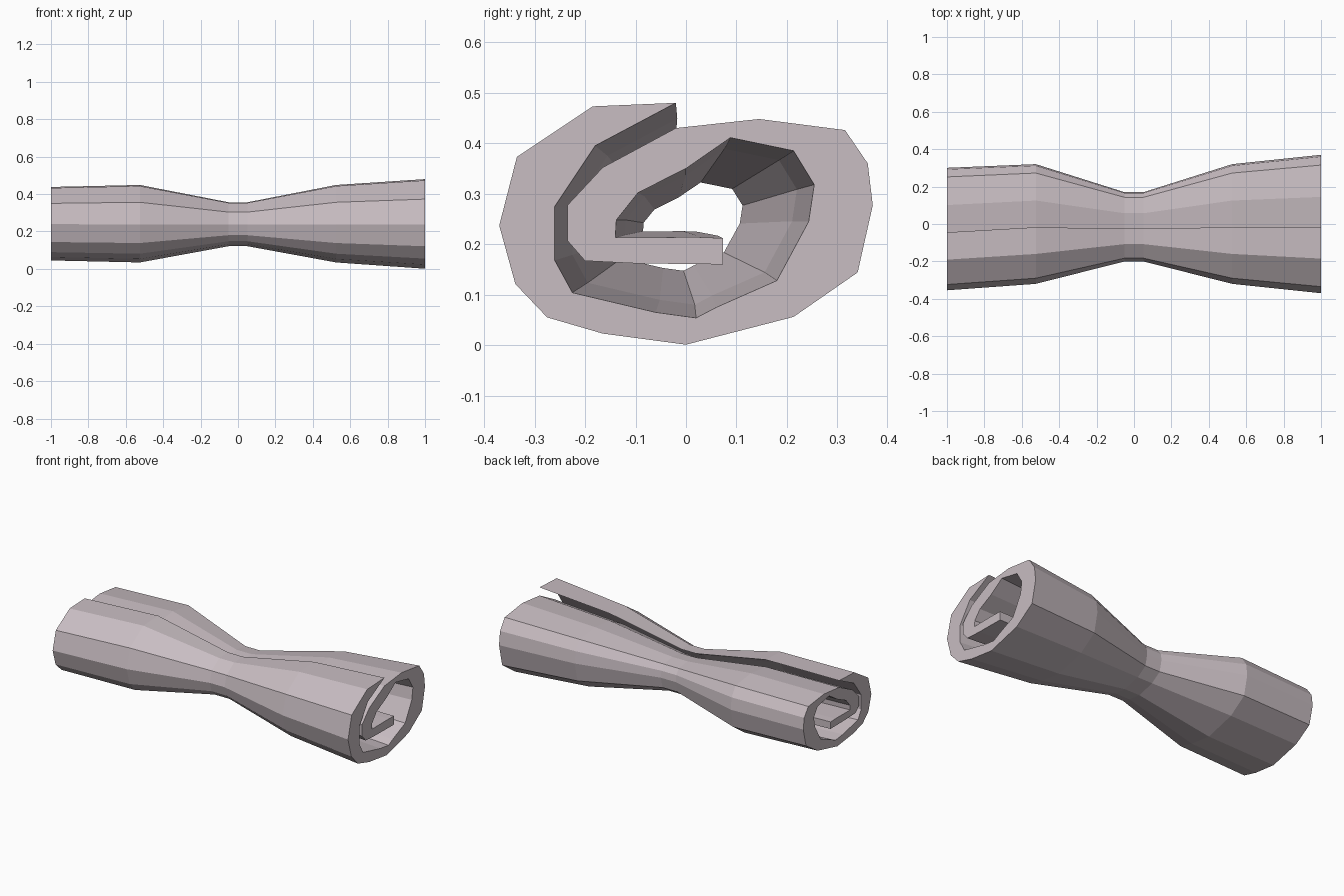
import bpy, bmesh

# One colour for the whole sheet
mat = bpy.data.materials.new("pale mauve grey")
mat.diffuse_color = (0.58, 0.51, 0.54, 1)

# Spiral cross-section (y, z): outer side from the loose flap to the core...
outer = [(-.02, .48), (-.185, .473), (-.335, .373), (-.37, .237), (-.338, .121),
         (-.275, .055), (-.165, .023), (0, .001), (.213, .056), (.34, .144),
         (.37, .277), (.36, .36), (.315, .426), (.145, .448), (-.02, .43),
         (-.165, .352), (-.235, .277), (-.235, .207), (-.2, .167), (-.1, .162),
         (.073, .16)]
# ...and the inner side back from the core to the flap
inner = [(.073, .212), (.02, .214), (-.14, .213), (-.138, .248), (-.095, .302),
         (0, .35), (.088, .411), (.213, .385), (.254, .318), (.243, .245),
         (.18, .128), (.06, .075), (.02, .054), (-.06, .065), (-.225, .104),
         (-.26, .168), (-.26, .275), (-.18, .395)]
profile = outer + inner

# Stations along the roll: x, y scale, z scale, y centre, z centre
stations = [(-1, .885, .82, -.027, .242), (-.525, .865, .865, 0, .242),
            (-.05, .5, .49, -.015, .239), (.05, .5, .49, -.015, .239),
            (.525, .865, .865, 0, .242), (1, 1, 1, 0, .241)]

# Loft the spiral through the pinched waist and cap both ends
bm = bmesh.new()
rings = [[bm.verts.new((x, cy + y * sy, cz + (z - .241) * sz)) for y, z in profile]
         for x, sy, sz, cy, cz in stations]
n = len(profile)
for a, b in zip(rings, rings[1:]):
    for i in range(n):
        j = (i + 1) % n
        bm.faces.new((a[i], b[i], b[j], a[j]))
bm.faces.new(rings[0])
bm.faces.new(rings[-1])
bmesh.ops.recalc_face_normals(bm, faces=bm.faces)
caps = [f for f in bm.faces if len(f.verts) > 4]
bmesh.ops.triangulate(bm, faces=caps)

me = bpy.data.meshes.new("rolled_sheet")
bm.to_mesh(me)
bm.free()
me.materials.append(mat)
obj = bpy.data.objects.new("rolled_sheet", me)
bpy.context.collection.objects.link(obj)
